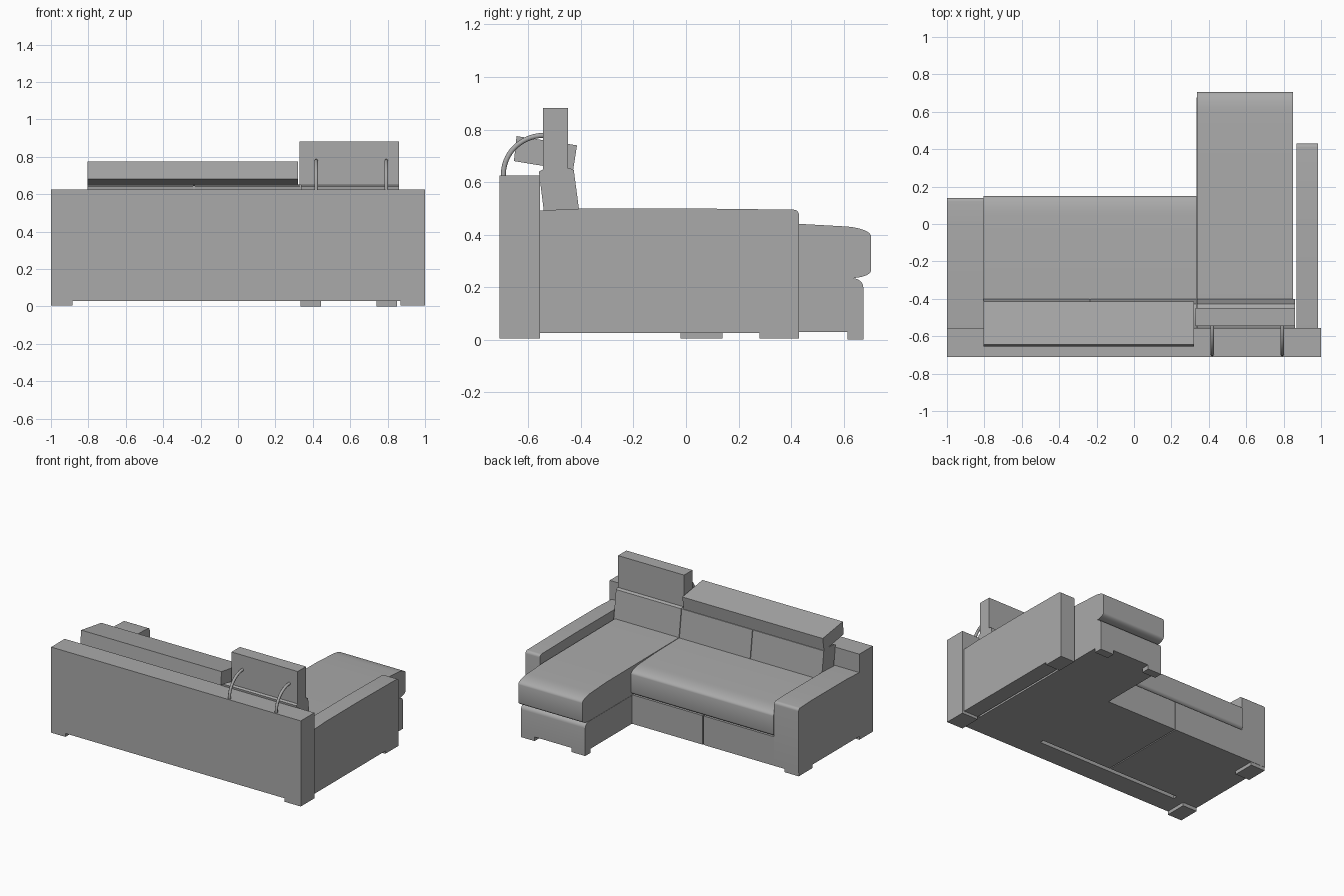
import bpy, bmesh, math

cube = bpy.data.objects.get("Cube")
if cube:
    bpy.data.objects.remove(cube, do_unlink=True)

GREY = (0.4, 0.4, 0.4, 1)
fabric = bpy.data.materials.new("grey_fabric")
fabric.use_nodes = True
fabric.diffuse_color = GREY
fabric.node_tree.nodes["Principled BSDF"].inputs["Base Color"].default_value = GREY


def finish(bm, name):
    bmesh.ops.recalc_face_normals(bm, faces=bm.faces[:])
    mesh = bpy.data.meshes.new(name)
    bm.to_mesh(mesh)
    bm.free()
    mesh.materials.append(fabric)
    for p in mesh.polygons:
        p.use_smooth = True
    mesh.set_sharp_from_angle(angle=math.radians(35))
    ob = bpy.data.objects.new(name, mesh)
    bpy.context.collection.objects.link(ob)
    return ob


def extrude(name, x0, x1, profile):
    """Sweep a (y, z) outline from x0 to x1."""
    bm = bmesh.new()
    face = bm.faces.new([bm.verts.new((x0, y, z)) for y, z in profile])
    geom = bmesh.ops.extrude_face_region(bm, geom=[face])["geom"]
    verts = [v for v in geom if isinstance(v, bmesh.types.BMVert)]
    bmesh.ops.translate(bm, verts=verts, vec=(x1 - x0, 0, 0))
    return finish(bm, name)


def box(name, x0, x1, y0, y1, z0, z1):
    return extrude(name, x0, x1, [(y0, z0), (y1, z0), (y1, z1), (y0, z1)])


def arc(cy, cz, ry, rz, a0, a1, n=8):
    angles = [math.radians(a0 + (a1 - a0) * i / n) for i in range(n + 1)]
    return [(cy + ry * math.cos(a), cz + rz * math.sin(a)) for a in angles]


def armrest(name, x0, x1, front, z0):
    extrude(name, x0, x1, [(-0.555, z0), (front, z0)]
            + arc(front - 0.02, 0.475, 0.02, 0.02, 0, 90, 5)
            + [(0, 0.5), (-0.4, 0.499), (-0.555, 0.492)])


def seat_cushion(name, x0, x1, front):
    # Flat top rolling over a soft nose, tucked in underneath
    extrude(name, x0, x1, [(-0.55, 0.235), (front - 0.075, 0.235)]
            + arc(front - 0.075, 0.265, 0.075, 0.03, -80, 0, 6)
            + arc(front - 0.12, 0.392, 0.12, 0.04, 0, 85)
            + [(front - 0.275, 0.441), (-0.55, 0.447)])


# Back panel and armrests
box("back_panel", -1, 1, -0.71, -0.555, 0.03, 0.625)
armrest("right_armrest", -1, -0.805, 0.14, 0.03)
armrest("left_armrest", 0.87, 0.985, 0.43, 0.025)

# Seat bases, with a slot left open along the back panel
box("right_seat_base", -0.805, -0.239, -0.525, 0.14, 0.03, 0.24)
box("middle_seat_base", -0.231, 0.335, -0.525, 0.14, 0.03, 0.24)
extrude("chaise_base", 0.335, 0.85, [(-0.555, 0.03), (0.675, 0.03)]
        + arc(0.63, 0.2, 0.045, 0.035, 0, 90, 6) + [(-0.555, 0.235)])

# Seat cushions
seat_cushion("main_seat_cushion", -0.805, 0.335, 0.15)
seat_cushion("chaise_cushion", 0.337, 0.85, 0.705)

# Leaning back cushions
for label, x0, x1 in (("right", -0.805, -0.237), ("middle", -0.233, 0.333),
                      ("left", 0.337, 0.86)):
    extrude(label + "_back_cushion", x0, x1,
            [(-0.535, 0.44), (-0.4, 0.44), (-0.427, 0.645), (-0.44, 0.652),
             (-0.545, 0.648), (-0.56, 0.64)])

# Folded wide headrest and raised single headrest
extrude("wide_headrest", -0.805, 0.32,
        [(-0.655, 0.68), (-0.43, 0.643), (-0.415, 0.74), (-0.645, 0.775)])
box("raised_headrest", 0.33, 0.86, -0.545, -0.45, 0.648, 0.882)

# Curved headrest supports
for side, x in (("right", 0.418), ("left", 0.793)):
    curve = bpy.data.curves.new(side + "_headrest_support", "CURVE")
    curve.dimensions = "3D"
    curve.bevel_depth = 0.01
    curve.bevel_resolution = 3
    curve.use_fill_caps = True
    path = [(-0.695, 0.61)] + arc(-0.54, 0.63, 0.155, 0.148, 180, 90, 14) + [(-0.52, 0.778)]
    spline = curve.splines.new("POLY")
    spline.points.add(len(path) - 1)
    for point, (y, z) in zip(spline.points, path):
        point.co = (x, y, z, 1)
    curve.materials.append(fabric)
    bpy.context.collection.objects.link(
        bpy.data.objects.new(side + "_headrest_support", curve))

# Low block feet
FEET = {
    "back_right_foot": (-1, -0.885, -0.71, -0.555),
    "back_left_foot": (0.87, 1, -0.71, -0.555),
    "right_armrest_foot": (-1, -0.885, -0.02, 0.138),
    "left_armrest_foot": (0.87, 0.985, 0.28, 0.43),
    "chaise_right_foot": (0.335, 0.445, 0.615, 0.675),
    "chaise_left_foot": (0.74, 0.85, 0.615, 0.675),
}
for name, (x0, x1, y0, y1) in FEET.items():
    box(name, x0, x1, y0, y1, 0 if "chaise" in name else 0.005, 0.032)
